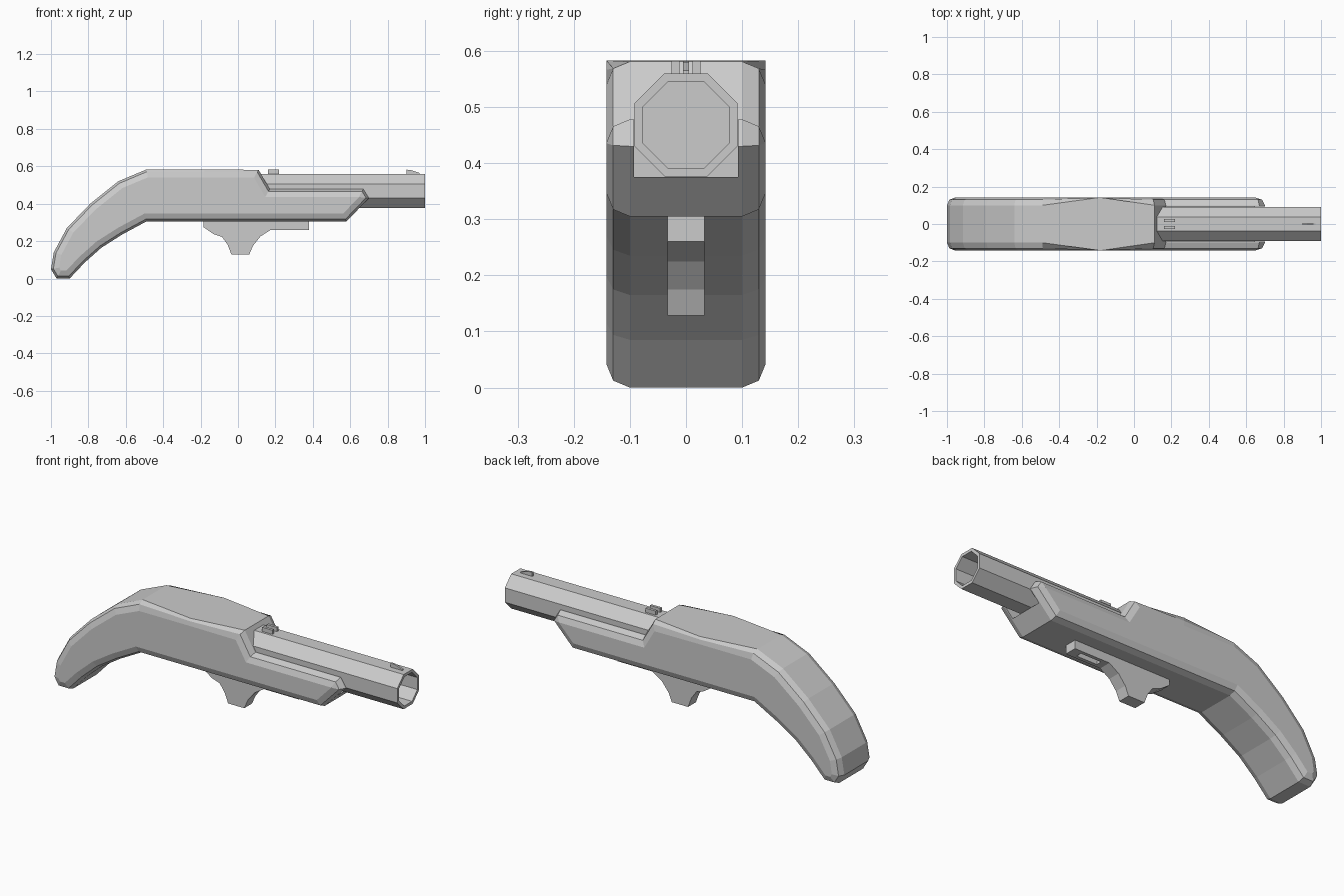
import bpy, bmesh, math

if "Cube" in bpy.data.objects:
    bpy.data.objects.remove(bpy.data.objects["Cube"])


def finish(name, bm):
    bmesh.ops.recalc_face_normals(bm, faces=bm.faces[:])
    me = bpy.data.meshes.new(name)
    bm.to_mesh(me)
    bm.free()
    ob = bpy.data.objects.new(name, me)
    bpy.context.collection.objects.link(ob)
    return ob


def slab(name, pts, y0, y1, bevel=0):
    """Extrude an x-z profile from y0 to y1, optionally rounding both rims."""
    bm = bmesh.new()
    face = bm.faces.new([bm.verts.new((x, y0, z)) for x, z in pts])
    ext = bmesh.ops.extrude_face_region(bm, geom=[face])["geom"]
    for v in ext:
        if isinstance(v, bmesh.types.BMVert):
            v.co.y = y1
    if bevel:
        rim = [e for e in bm.edges
               if abs(e.verts[0].co.y - e.verts[1].co.y) < 1e-5]
        bmesh.ops.bevel(bm, geom=rim, offset=bevel, offset_type='OFFSET',
                        segments=2, profile=0.5, affect='EDGES',
                        clamp_overlap=False)
    return finish(name, bm)


def box(name, x0, x1, y0, y1, z0, z1):
    return slab(name, [(x0, z0), (x1, z0), (x1, z1), (x0, z1)], y0, y1)


def cut(ob, cutter):
    cutter.hide_render = True
    mod = ob.modifiers.new("cut", 'BOOLEAN')
    mod.operation = 'DIFFERENCE'
    mod.solver = 'EXACT'
    mod.object = cutter
    bpy.context.view_layer.objects.active = ob
    bpy.ops.object.modifier_apply(modifier=mod.name)
    bpy.data.objects.remove(cutter)


# Stock: curved grip, receiver and fore-end in one profile, with barrel channel
stock_profile = [
    (0.11, 0.581), (-0.18, 0.583), (-0.49, 0.583), (-0.64, 0.52),
    (-0.79, 0.40), (-0.915, 0.27), (-0.985, 0.14), (-1.0, 0.05),
    (-0.97, 0.0), (-0.90, 0.0), (-0.82, 0.085), (-0.73, 0.165),
    (-0.62, 0.235), (-0.49, 0.305), (0.58, 0.305), (0.70, 0.43),
    (0.67, 0.478), (0.17, 0.478)]
stock = slab("stock", stock_profile, -0.142, 0.142, bevel=0.042)
cut(stock, box("channel_cutter", 0.171, 0.9, -0.093, 0.093, 0.375, 0.56))

# Barrel: hollow octagonal tube, lofted through four rings
AXIS_Z = 0.468
bm = bmesh.new()
rings = []
for x, apothem in [(0.10, 0.092), (1.0, 0.092), (1.0, 0.077), (0.17, 0.077)]:
    r = apothem / math.cos(math.pi / 8)
    angles = [math.pi / 8 + i * math.pi / 4 for i in range(8)]
    rings.append([bm.verts.new((x, r * math.cos(a), AXIS_Z + r * math.sin(a)))
                  for a in angles])
for a, b in zip(rings, rings[1:]):
    for i in range(8):
        j = (i + 1) % 8
        bm.faces.new((a[i], a[j], b[j], b[i]))
bm.faces.new(rings[0])
bm.faces.new(rings[-1])
finish("barrel", bm)

# Trigger with its plate, slotted underneath
trigger_profile = [
    (-0.185, 0.32), (-0.185, 0.275), (-0.13, 0.237), (-0.085, 0.222),
    (-0.055, 0.18), (-0.035, 0.128), (0.06, 0.128), (0.08, 0.175),
    (0.12, 0.225), (0.175, 0.26), (0.38, 0.26), (0.38, 0.32)]
trigger = slab("trigger", trigger_profile, -0.033, 0.033)
cut(trigger, box("slot_cutter", 0.21, 0.33, -0.015, 0.015, 0.2, 0.285))

# Sights on top of the barrel
for side, name in [(-1, "rear_sight_right"), (1, "rear_sight_left")]:
    y0, y1 = sorted((side * 0.012, side * 0.026))
    box(name, 0.16, 0.22, y0, y1, 0.555, 0.582)
slab("front_sight", [(0.90, 0.555), (0.90, 0.582), (0.925, 0.58),
                     (0.97, 0.565), (0.97, 0.555)], -0.005, 0.005)
